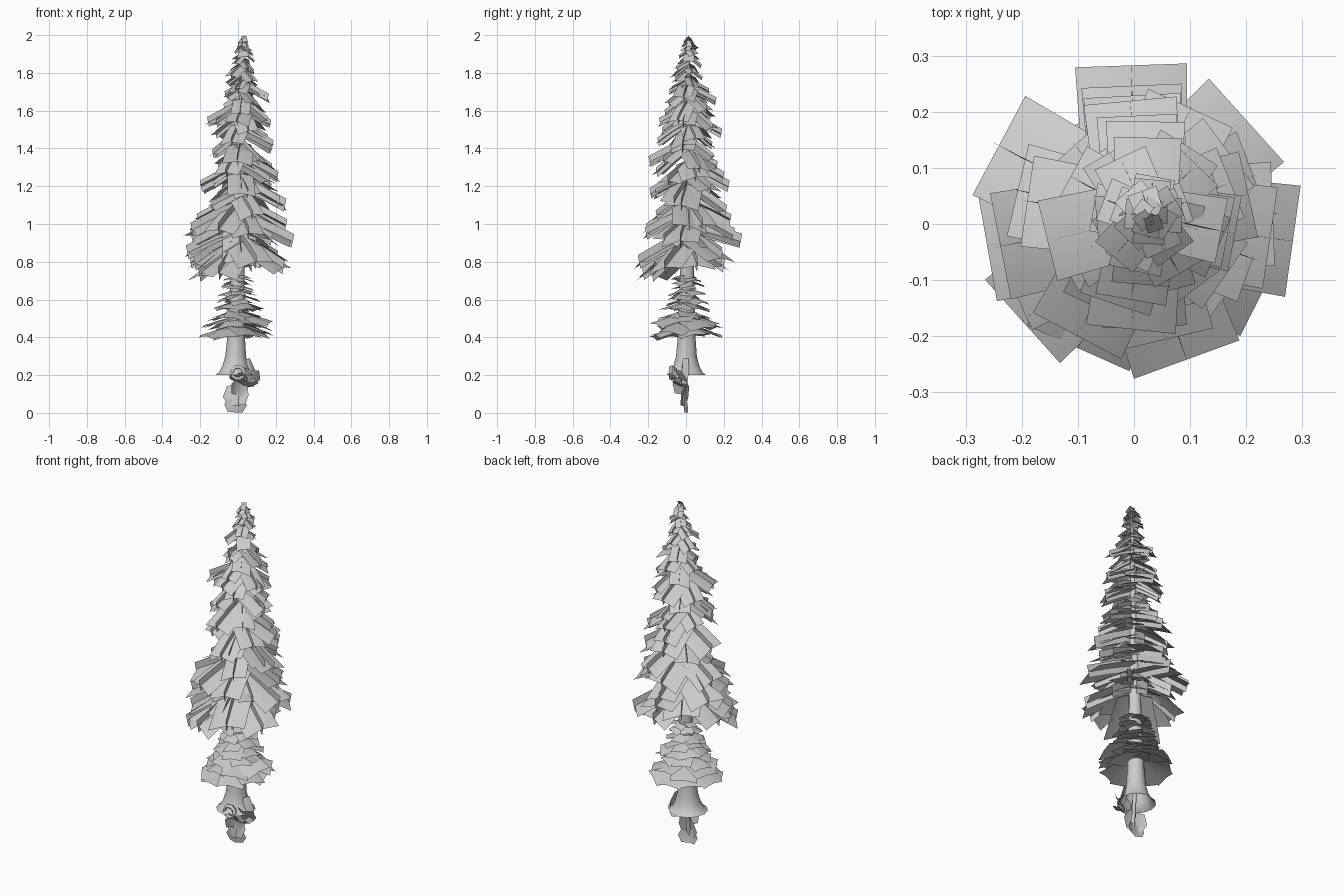
import bpy, math, random
from mathutils import Vector, Matrix

if "Cube" in bpy.data.objects:
    bpy.data.objects.remove(bpy.data.objects["Cube"])
random.seed(5)

grey = bpy.data.materials.new("light_grey")
grey.use_nodes = True
grey.diffuse_color = (0.6, 0.6, 0.6, 1)
grey.node_tree.nodes["Principled BSDF"].inputs["Base Color"].default_value = (0.6, 0.6, 0.6, 1)


def make(name, verts, faces):
    mesh = bpy.data.meshes.new(name)
    mesh.from_pydata(verts, [], faces)
    mesh.materials.append(grey)
    for p in mesh.polygons:
        p.use_smooth = True
    obj = bpy.data.objects.new(name, mesh)
    bpy.context.collection.objects.link(obj)


def axis(z):
    """Centre of the slightly leaning trunk."""
    return Vector((-0.02 + 0.025 * z, 0.008 * z, z))


def lerp(table, z):
    for (z0, r0), (z1, r1) in zip(table, table[1:]):
        if z <= z1:
            return r0 + (r1 - r0) * (z - z0) / (z1 - z0)
    return table[-1][1]


def grid(verts, faces, point, nu, nv):
    """Add a sheet of nu by nv quads, its corners given by point(u, v)."""
    b = len(verts)
    verts += [point(i / nu, j / nv) for i in range(nu + 1) for j in range(nv + 1)]
    for i in range(nu):
        for j in range(nv):
            a = b + i * (nv + 1) + j
            faces.append((a, a + 1, a + nv + 2, a + nv + 1))


def card(verts, faces, angle, radius, tip_z, drop, width, roof=0.1, fin=0.0, tilt=0.2):
    """Drooping branch sheet with a folded ridge, and an upright fin along it."""
    root = axis(tip_z + drop)
    turn = Matrix.Rotation(angle, 3, 'Z')
    roll = random.uniform(-tilt, tilt)

    def place(u, side, up):
        s = 0.08 + 0.92 * u
        return root + turn @ Vector((radius * s, side, up - drop * s ** 1.15))

    def sheet(u, v):
        t = 2 * v - 1
        w = width * (0.45 + 0.05 * u)
        return place(u, t * w, w * (roll * t - roof * 2 * t * t))

    grid(verts, faces, sheet, 2, 2)
    if fin:
        # The fin narrows to a point seen from above
        lean = 0.5 * fin * roll
        grid(verts, faces, lambda u, v: place(u * (1 + 0.06 * v), lean * (1 - u) * (0.5 - v), (v - 0.45) * fin), 2, 1)


# Trunk with flared foot
profile = [(0.2, 0.105), (0.215, 0.085), (0.25, 0.068), (0.3, 0.055), (0.4, 0.047),
           (0.7, 0.038), (1.2, 0.024), (1.7, 0.012), (1.97, 0.003)]
tv, tf = [], []


def trunk_point(u, v):
    z, r = profile[round(u * (len(profile) - 1))]
    a = -2 * math.pi * v
    return axis(z) + Vector((r * math.cos(a), r * math.sin(a), 0))


grid(tv, tf, trunk_point, len(profile) - 1, 12)
make("trunk", tv, tf)

# Wide bottom boughs: angle, reach, tip height, drop
v, f = [], []
for deg, reach, z, drop in [(190, 0.27, 0.85, 0.12), (222, 0.27, 0.73, 0.15), (-8, 0.28, 0.91, 0.12),
                            (-27, 0.26, 0.77, 0.14), (92, 0.275, 0.91, 0.07), (-70, 0.265, 0.8, 0.13),
                            (246, 0.25, 0.74, 0.14), (42, 0.265, 0.82, 0.12), (152, 0.28, 0.94, 0.12),
                            (172, 0.25, 0.8, 0.13), (120, 0.2, 0.84, 0.12), (275, 0.17, 0.8, 0.17),
                            (15, 0.2, 0.78, 0.13), (70, 0.2, 0.78, 0.12), (205, 0.25, 0.79, 0.14)]:
    card(v, f, math.radians(deg), reach, z, drop, 0.2, fin=0.08, tilt=0.2)
make("bottom_boughs", v, f)

# Main crown boughs, by side: tip height and reach
sides = {
    0: [(0.99, 0.24), (1.1, 0.235), (1.25, 0.195), (1.42, 0.165), (1.53, 0.15), (1.67, 0.135)],
    180: [(0.97, 0.25), (1.2, 0.205), (1.37, 0.14), (1.54, 0.18), (1.69, 0.09)],
    270: [(0.95, 0.22), (1.16, 0.17), (1.33, 0.2), (1.54, 0.15), (1.7, 0.1)],
    90: [(1.02, 0.22), (1.2, 0.21), (1.31, 0.15), (1.48, 0.17), (1.65, 0.14)],
}
v, f = [], []
for deg, boughs in sides.items():
    for z, r in boughs:
        a = math.radians(deg + random.uniform(-15, 15))
        card(v, f, a, r, z, 0.48 * r, 0.03 + 0.65 * r, fin=0.32 * r, tilt=0.3)
make("main_crown_boughs", v, f)

# Filling boughs spiralling between them to the top
reach_at = [(0.85, 0.23), (1.0, 0.22), (1.1, 0.2), (1.2, 0.185), (1.4, 0.16),
            (1.6, 0.13), (1.75, 0.1), (1.88, 0.065), (1.96, 0.04)]
v, f = [], []
z, a = 0.87, 0.8
while z < 1.95:
    r = lerp(reach_at, z) * random.uniform(0.7, 1.08)
    card(v, f, a, r, z, r * random.uniform(0.45, 0.75), 0.025 + 0.65 * r, fin=0.32 * r, tilt=0.3)
    a += math.radians(137.5) + random.uniform(-0.25, 0.25)
    z += 0.007 + 0.085 * r
make("filling_boughs", v, f)

# Pointed leader
v, f = [], []
for k in range(5):
    card(v, f, k * 1.257, 0.03, 1.94 + 0.006 * k, 0.035, 0.03)
make("leader_tuft", v, f)

# Flat skirt tiers beneath the crown
v, f = [], []
for z, r, n in [(0.415, 0.18, 9), (0.465, 0.18, 8), (0.505, 0.14, 7), (0.55, 0.135, 7),
                (0.59, 0.115, 6), (0.63, 0.1, 6), (0.67, 0.09, 6), (0.71, 0.08, 5)]:
    turn = random.uniform(0, 6)
    for k in range(n):
        reach = r * random.uniform(0.85, 1.08)
        card(v, f, turn + k * math.tau / n, reach, z + random.uniform(-0.015, 0.015),
             0.28 * reach, 0.8 * r, roof=0.07)
make("skirt_tiers", v, f)

# Crumpled sprig hanging under the foot
v, f = [], []


def leaf(centre, size, euler, bend):
    m = Matrix.Rotation(euler[2], 3, 'Z') @ Matrix.Rotation(euler[0], 3, 'X') @ Matrix.Rotation(euler[1], 3, 'Y')
    c = Vector(centre)
    grid(v, f, lambda s, t: c + m @ Vector((
        (s - 0.5) * size[0] * (0.65 + 1.4 * t * (1 - t)), bend * (2 * s - 1) ** 2, (t - 0.5) * size[1])), 2, 2)


leaf((-0.012, -0.012, 0.04), (0.12, 0.075), (0.1, 0.05, 0.1), 0.015)
leaf((-0.015, -0.02, 0.095), (0.14, 0.11), (-0.15, -0.1, -0.2), 0.02)
leaf((0.0, -0.025, 0.14), (0.11, 0.09), (0.2, 0.3, 0.5), -0.02)
leaf((0.06, -0.035, 0.18), (0.13, 0.1), (0.5, 0.2, 0.2), 0.02)
leaf((0.075, -0.02, 0.22), (0.07, 0.14), (-0.2, -0.2, 0.6), 0.02)
leaf((0.06, -0.05, 0.15), (0.1, 0.05), (1.1, 0.1, 0.1), 0.01)
leaf((0.0, -0.065, 0.18), (0.11, 0.07), (0.9, -0.2, -0.4), 0.01)
make("hanging_sprig", v, f)

# Curled stem at the head of the sprig
v, f = [], []


def ring(s, t):
    p, q = math.tau * s, math.tau * t
    d = 0.032 + 0.01 * math.cos(q)
    return Vector((d * math.cos(p), -0.075 + 0.015 * math.sin(q), 0.212 + d * math.sin(p)))


grid(v, f, ring, 10, 5)
make("curled_stem", v, f)

# Thin stalk joining the sprig to the trunk
v, f = [], []
grid(v, f, lambda s, t: Vector((0.012 * math.cos(math.tau * t) - 0.005,
                                0.012 * math.sin(math.tau * t) - 0.02 * s, 0.25 - 0.21 * s)), 3, 6)
make("sprig_stalk", v, f)
